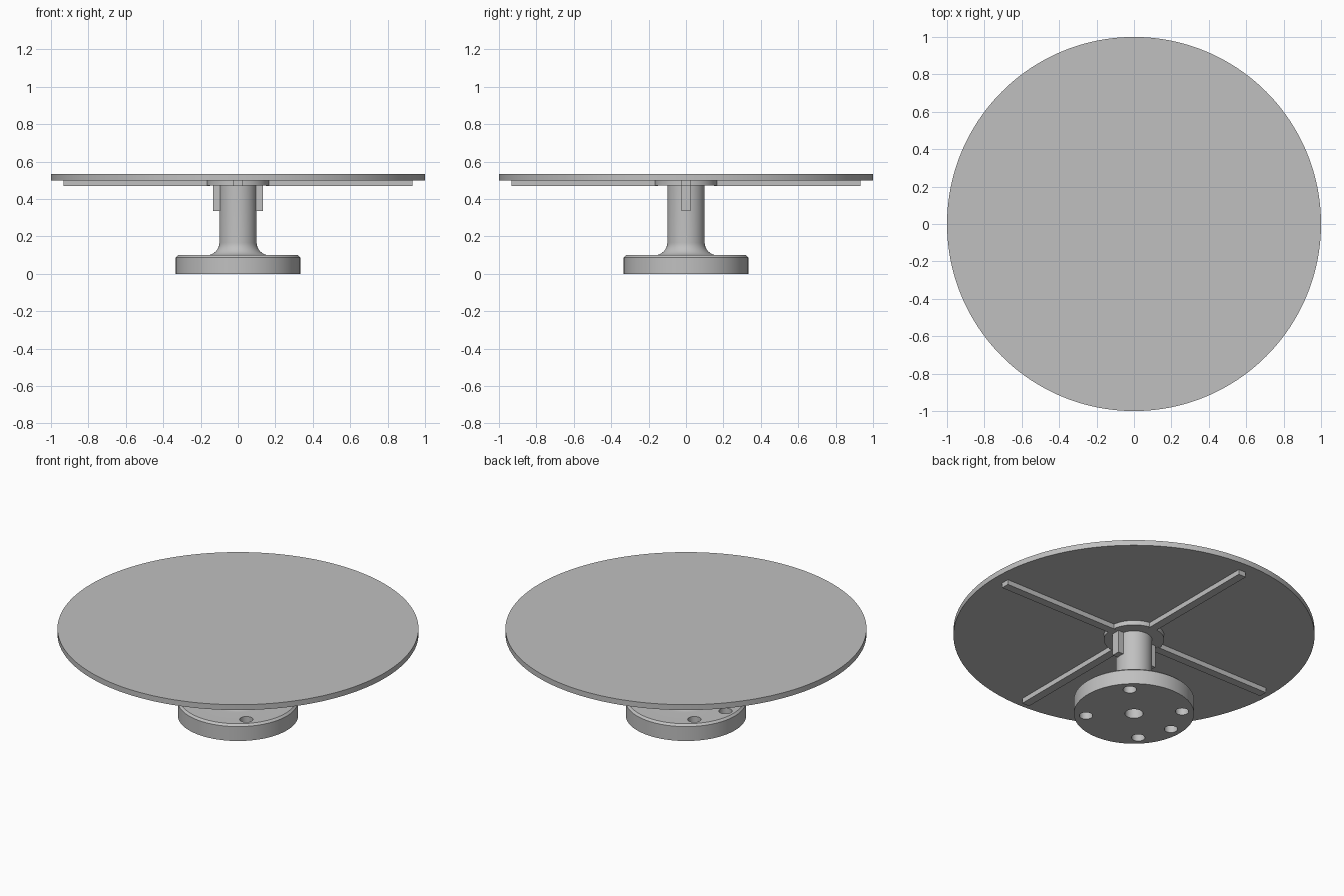
import bpy
import bmesh
from math import cos, sin, pi, radians

cube = bpy.data.objects.get("Cube")
if cube:
    bpy.data.objects.remove(cube, do_unlink=True)

SEGMENTS = 128

grey = bpy.data.materials.new("plain grey")
grey.use_nodes = True
colour = (0.53, 0.53, 0.53, 1)
grey.diffuse_color = colour
grey.node_tree.nodes["Principled BSDF"].inputs["Base Color"].default_value = colour


def smooth(obj):
    bpy.ops.object.select_all(action="DESELECT")
    obj.select_set(True)
    bpy.context.view_layer.objects.active = obj
    bpy.ops.object.shade_smooth_by_angle(angle=radians(30))


def disc(name, radius, bottom, top, x=0, y=0, sides=SEGMENTS):
    bpy.ops.mesh.primitive_cylinder_add(
        vertices=sides, radius=radius, depth=top - bottom,
        location=(x, y, (bottom + top) / 2))
    obj = bpy.context.object
    obj.name = name
    obj.data.materials.append(grey)
    return obj


def box(name, inner, outer, width, bottom, top, angle):
    """Box reaching outwards from inner to outer radius at the given angle."""
    mid = (inner + outer) / 2
    bpy.ops.mesh.primitive_cube_add(
        size=1, location=(mid * cos(angle), mid * sin(angle), (bottom + top) / 2),
        rotation=(0, 0, angle))
    obj = bpy.context.object
    obj.name = name
    obj.scale = (outer - inner, width, top - bottom)
    obj.data.materials.append(grey)


def lathe(name, profile):
    """Revolve a closed (radius, height) profile around the z axis."""
    bm = bmesh.new()
    rings = []
    for i in range(SEGMENTS):
        a = 2 * pi * i / SEGMENTS
        rings.append([bm.verts.new((r * cos(a), r * sin(a), z)) for r, z in profile])
    n = len(profile)
    for i, ring in enumerate(rings):
        following = rings[(i + 1) % SEGMENTS]
        for j in range(n):
            k = (j + 1) % n
            bm.faces.new((ring[j], following[j], following[k], ring[k]))
    bmesh.ops.recalc_face_normals(bm, faces=bm.faces)
    mesh = bpy.data.meshes.new(name)
    bm.to_mesh(mesh)
    bm.free()
    obj = bpy.data.objects.new(name, mesh)
    bpy.context.collection.objects.link(obj)
    mesh.materials.append(grey)
    return obj


# Flanged pedestal: chamfered foot, filleted stem and a central bore
foot, stem, bore, fillet, chamfer = 0.333, 0.1, 0.05, 0.067, 0.012
profile = [(bore, 0), (foot, 0), (foot, 0.1 - chamfer), (foot - chamfer, 0.1)]
for i in range(13):
    a = pi / 2 * i / 12
    profile.append((stem + fillet * (1 - sin(a)), 0.1 + fillet * (1 - cos(a))))
profile += [(stem, 0.48), (bore, 0.48)]
pedestal = lathe("pedestal", profile)

# Screw holes through the foot: four on the diagonals, one at the side
for degrees in (45, 135, 180, 225, 315):
    a = radians(degrees)
    cutter = disc("hole_cutter", 0.037, -0.05, 0.15, 0.267 * cos(a), 0.267 * sin(a), 48)
    cutter.hide_render = True
    cut = pedestal.modifiers.new("hole", "BOOLEAN")
    cut.operation = "DIFFERENCE"
    cut.solver = "EXACT"
    cut.object = cutter
    bpy.context.view_layer.objects.active = pedestal
    bpy.ops.object.modifier_apply(modifier=cut.name)
    bpy.data.objects.remove(cutter, do_unlink=True)
smooth(pedestal)

# Round top and the collar under it
smooth(disc("table_top", 1.0, 0.5, 0.533, sides=192))
smooth(disc("collar", 0.167, 0.472, 0.501))

# Four radial ribs under the top
for i in range(4):
    box(f"rib_{i + 1}", 0.15, 0.933, 0.05, 0.47, 0.501, i * pi / 2)

# Two upright keys on the sides of the stem
for side, angle in (("left", 0), ("right", pi)):
    box(f"stem_key_{side}", 0.09, 0.133, 0.05, 0.335, 0.475, angle)
